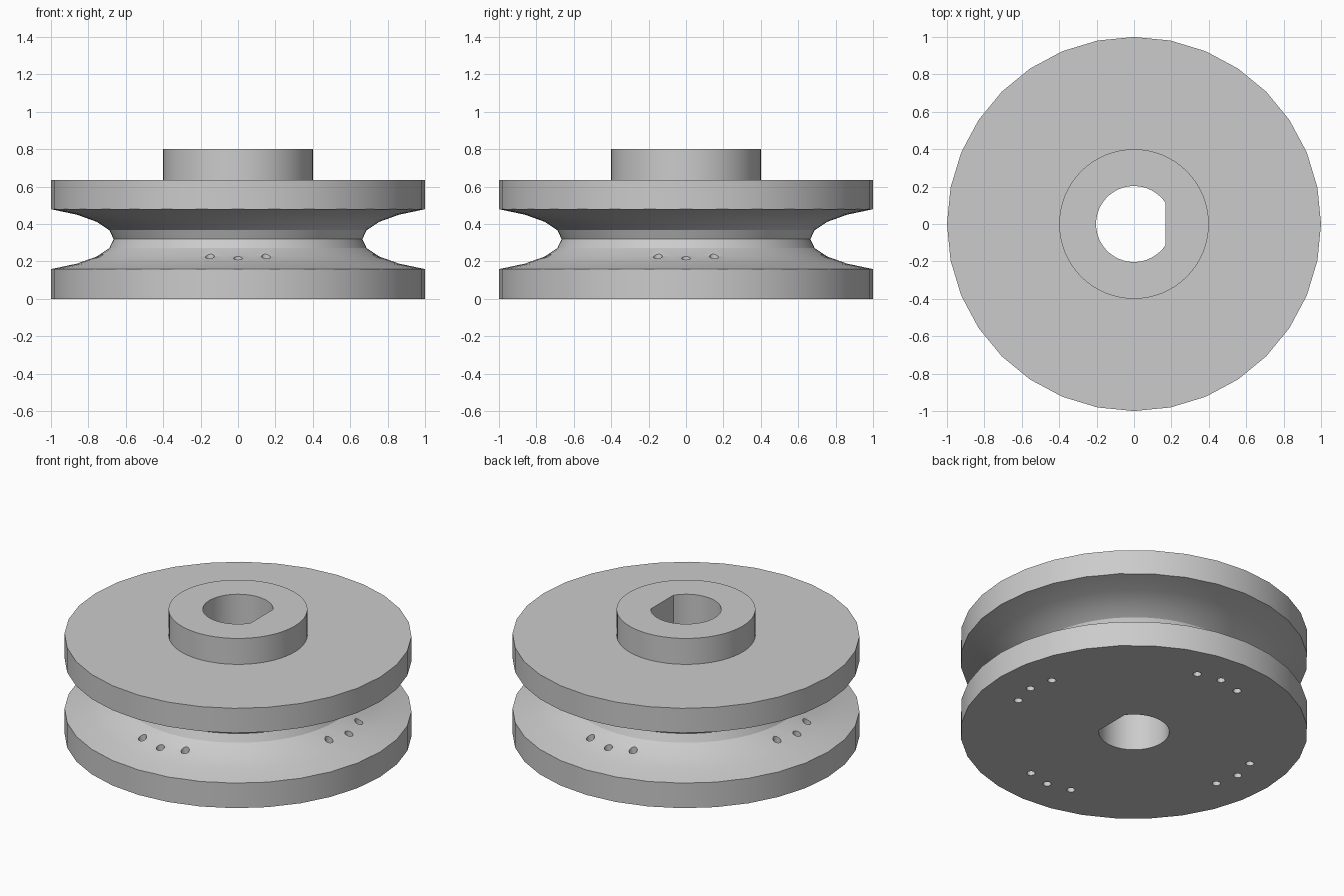
import bpy, bmesh, math

if "Cube" in bpy.data.objects:
    bpy.data.objects.remove(bpy.data.objects["Cube"])

grey = bpy.data.materials.new("plain grey")
grey.diffuse_color = (0.6, 0.6, 0.6, 1)
grey.use_nodes = True
grey.node_tree.nodes["Principled BSDF"].inputs["Base Color"].default_value = grey.diffuse_color


def make_object(name, bm):
    bmesh.ops.recalc_face_normals(bm, faces=bm.faces)
    mesh = bpy.data.meshes.new(name)
    bm.to_mesh(mesh)
    bm.free()
    mesh.materials.append(grey)
    obj = bpy.data.objects.new(name, mesh)
    bpy.context.collection.objects.link(obj)
    return obj


def prism(name, outline, z0, z1):
    """Extrude a 2D outline between two heights."""
    bm = bmesh.new()
    low = [bm.verts.new((x, y, z0)) for x, y in outline]
    high = [bm.verts.new((x, y, z1)) for x, y in outline]
    bm.faces.new(low)
    bm.faces.new(high)
    n = len(outline)
    for i in range(n):
        j = (i + 1) % n
        bm.faces.new((low[i], low[j], high[j], high[i]))
    return make_object(name, bm)


def circle(r, n, cx=0, cy=0):
    return [(cx + r * math.cos(2 * math.pi * i / n),
             cy + r * math.sin(2 * math.pi * i / n)) for i in range(n)]


def ring(name, profile, n):
    """Revolve a closed (radius, height) profile around z."""
    bm = bmesh.new()
    rows = []
    for i in range(n):
        a = 2 * math.pi * i / n
        rows.append([bm.verts.new((r * math.cos(a), r * math.sin(a), z))
                     for r, z in profile])
    m = len(profile)
    for i in range(n):
        p, q = rows[i], rows[(i + 1) % n]
        for k in range(m):
            l = (k + 1) % m
            bm.faces.new((p[k], q[k], q[l], p[l]))
    return make_object(name, bm)


def combine(target, tool, operation):
    """Apply a boolean and discard the tool."""
    mod = target.modifiers.new("boolean", 'BOOLEAN')
    mod.operation = operation
    mod.solver = 'EXACT'
    mod.object = tool
    bpy.context.view_layer.objects.active = target
    bpy.ops.object.modifier_apply(modifier=mod.name)
    bpy.data.objects.remove(tool)


# Wheel blank with the raised hub
pulley = prism("pulley_wheel", circle(1.0, 32), 0, 0.635)
combine(pulley, prism("hub", circle(0.4, 64), 0.55, 0.8), 'UNION')

# Rope groove, elliptical in section
groove = []
for deg in range(-75, 76, 15):
    t = math.radians(deg)
    groove.append((1.335 - 0.67 * math.cos(t), 0.319 + 0.185 * math.sin(t)))
combine(pulley, ring("groove_cutter", groove, 64), 'DIFFERENCE')

# D-shaped shaft bore with its flat on +x
half = math.acos(0.168 / 0.203)
bore = []
for i in range(49):
    a = half + (2 * math.pi - 2 * half) * i / 48
    bore.append((0.203 * math.cos(a), 0.203 * math.sin(a)))
combine(pulley, prism("bore_cutter", bore, -0.1, 0.9), 'DIFFERENCE')

# Four groups of three small holes through the lower flange
for quarter in range(4):
    c, s = math.cos(quarter * math.pi / 2), math.sin(quarter * math.pi / 2)
    for x, y in ((-0.15, -0.745), (0, -0.78), (0.15, -0.745)):
        hole = circle(0.024, 16, x * c - y * s, x * s + y * c)
        combine(pulley, prism("hole_cutter", hole, -0.1, 0.32), 'DIFFERENCE')

# Smooth shading with crisp edges
bpy.ops.object.select_all(action='DESELECT')
pulley.select_set(True)
bpy.context.view_layer.objects.active = pulley
bpy.ops.object.shade_smooth_by_angle(angle=math.radians(30))
